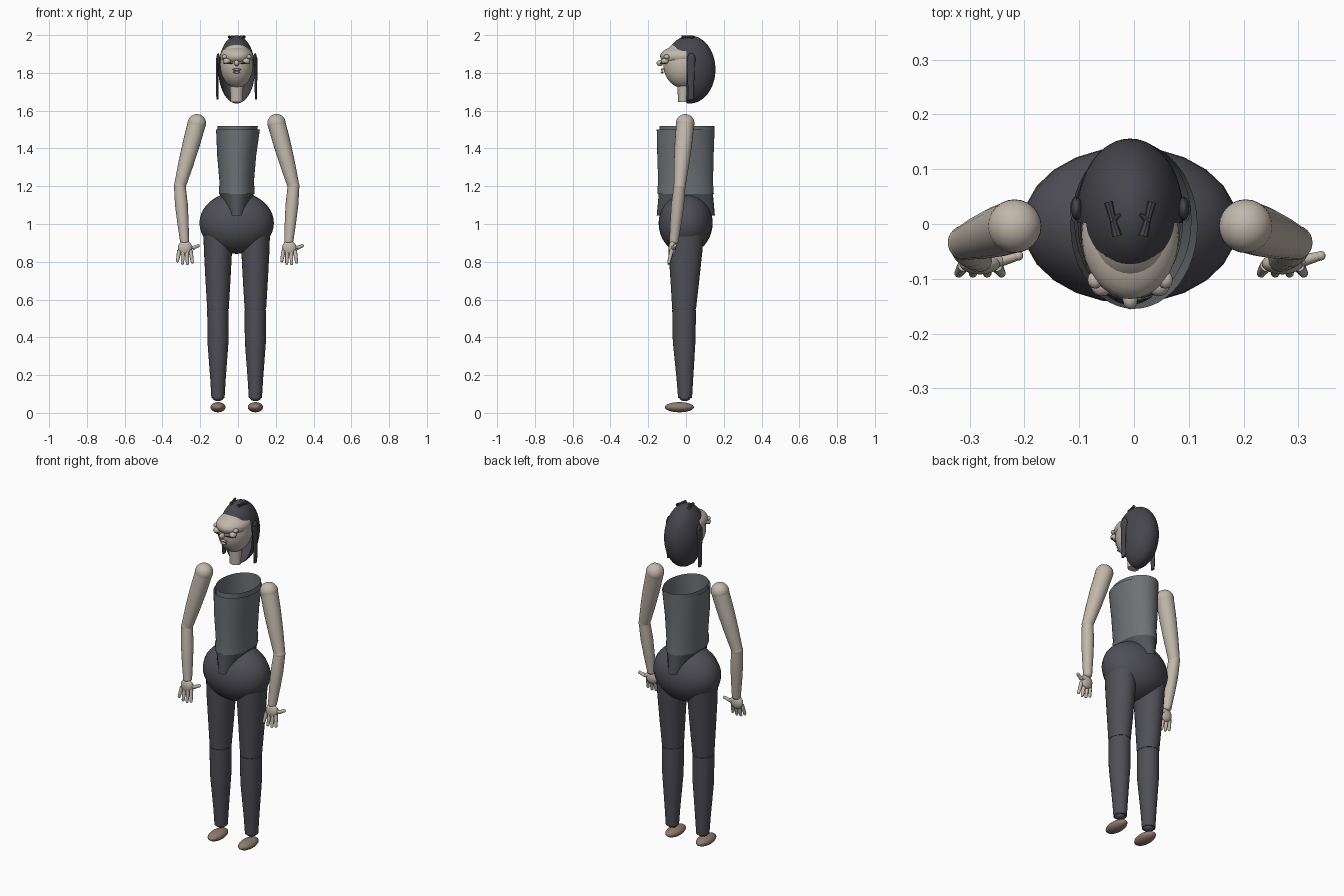
import bpy, bmesh, math
from mathutils import Vector, Matrix

if "Cube" in bpy.data.objects:
    bpy.data.objects.remove(bpy.data.objects["Cube"])

CX = -0.007  # body axis


def material(name, rgb):
    m = bpy.data.materials.new(name)
    m.diffuse_color = (*rgb, 1)
    m.use_nodes = True
    m.node_tree.nodes["Principled BSDF"].inputs["Base Color"].default_value = m.diffuse_color
    return m


SKIN = material("skin", (0.54, 0.48, 0.41))
DARK = material("dark_cloth", (0.078, 0.078, 0.094))
HAIR = material("dark_hair", (0.060, 0.060, 0.072))
GRAY = material("gray_top", (0.155, 0.168, 0.178))
BAND = material("waist_gray", (0.085, 0.088, 0.098))
SHOE = material("shoe_brown", (0.27, 0.20, 0.15))


def finish(name, bm, mat):
    bmesh.ops.recalc_face_normals(bm, faces=bm.faces)
    me = bpy.data.meshes.new(name)
    bm.to_mesh(me)
    bm.free()
    me.materials.append(mat)
    ob = bpy.data.objects.new(name, me)
    bpy.context.collection.objects.link(ob)
    return ob


def skin_rings(bm, rings, caps):
    for a, b in zip(rings, rings[1:]):
        n = len(a)
        for i in range(n):
            bm.faces.new((a[i], a[(i + 1) % n], b[(i + 1) % n], b[i]))
    if caps:
        bm.faces.new(rings[0])
        bm.faces.new(rings[-1])


def loft(name, sections, mat, caps=True, n=32):
    """Horizontal elliptical sections: (x, y, z, rx, ry)."""
    bm = bmesh.new()
    rings = [[bm.verts.new((x + rx * math.cos(2 * math.pi * i / n),
                            y + ry * math.sin(2 * math.pi * i / n), z))
              for i in range(n)] for x, y, z, rx, ry in sections]
    skin_rings(bm, rings, caps)
    return finish(name, bm, mat)


def limb(name, a, b, radii, mat, n=20):
    """Round tapered limb from a to b with evenly spaced radii."""
    a, b = Vector(a), Vector(b)
    q = (b - a).to_track_quat('Z', 'Y')
    bm = bmesh.new()
    rings = []
    for k, r in enumerate(radii):
        c = a.lerp(b, k / (len(radii) - 1))
        rings.append([bm.verts.new(c + q @ Vector((r * math.cos(2 * math.pi * i / n),
                      r * math.sin(2 * math.pi * i / n), 0))) for i in range(n)])
    skin_rings(bm, rings, True)
    return finish(name, bm, mat)


def ellipsoid(name, c, r, mat, cuts=(), u=24, v=16):
    """Ellipsoid; each cut (point, normal) removes the normal's side."""
    bm = bmesh.new()
    bmesh.ops.create_uvsphere(bm, u_segments=u, v_segments=v, radius=1,
                              matrix=Matrix.Translation(c) @ Matrix.Diagonal((*r, 1)))
    for co, no in cuts:
        bmesh.ops.bisect_plane(bm, geom=bm.verts[:] + bm.edges[:] + bm.faces[:],
                               plane_co=co, plane_no=no, clear_outer=True)
    return finish(name, bm, mat)


# Legs and feet
for s, side in ((-1, "left"), (1, "right")):
    x = CX + s * 0.099
    ellipsoid("foot_" + side, (x, -0.035, 0.03), (0.04, 0.077, 0.027), SHOE)
    ellipsoid("ankle_" + side, (x, -0.006, 0.082), (0.03, 0.03, 0.02), DARK)
    loft("lower_leg_" + side, [(x, -0.005, 0.08, 0.035, 0.037),
                               (x, -0.006, 0.18, 0.041, 0.044),
                               (x, -0.010, 0.38, 0.056, 0.060),
                               (x, -0.010, 0.545, 0.057, 0.063)], DARK)
    ellipsoid("knee_" + side, (x, -0.010, 0.55), (0.055, 0.061, 0.03), DARK)
    loft("thigh_" + side, [(x, -0.010, 0.55, 0.057, 0.063),
                           (x, -0.006, 0.70, 0.066, 0.076),
                           (x, -0.003, 0.85, 0.074, 0.089),
                           (x, 0.0, 0.97, 0.078, 0.096)], DARK)

# Hips and the tapered waist panel
ellipsoid("hips", (CX, -0.002, 1.005), (0.197, 0.143, 0.163), DARK, u=24, v=20)
loft("waist_panel", [(CX, -0.001, 1.045, 0.055, 0.154),
                     (CX, -0.001, 1.165, 0.092, 0.143)], BAND, caps=False)

# Top: outer shell, inner shell and hem
loft("torso_shell", [(CX, -0.002, 1.16, 0.092, 0.147),
                     (CX, -0.002, 1.22, 0.091, 0.145),
                     (CX, -0.003, 1.36, 0.103, 0.149),
                     (0.0, -0.003, 1.50, 0.116, 0.152)], GRAY, caps=False, n=48)
loft("torso_lining", [(CX, 0.004, 1.30, 0.095, 0.140),
                      (-0.002, 0.006, 1.52, 0.107, 0.146)], GRAY, caps=False, n=48)
loft("hem_band", [(CX, -0.002, 1.16, 0.094, 0.149),
                  (CX, -0.002, 1.20, 0.094, 0.148)], GRAY, caps=False, n=48)

# Arms mirrored; both thumbs point the same way
for s, side in ((-1, "left"), (1, "right")):
    sh = (CX + s * 0.211, -0.004, 1.533)
    el = (CX + s * 0.301, -0.034, 1.20)
    wr = (CX + s * 0.276, -0.064, 0.91)
    ellipsoid("shoulder_" + side, sh, (0.049,) * 3, SKIN)
    limb("upper_arm_" + side, sh, el, (0.048, 0.046, 0.040, 0.031), SKIN)
    ellipsoid("elbow_" + side, el, (0.032,) * 3, SKIN)
    limb("forearm_" + side, el, wr, (0.031, 0.034, 0.030, 0.024), SKIN)
    ellipsoid("wrist_" + side, wr, (0.024, 0.024, 0.018), SKIN)
    px = wr[0] + 0.002
    ellipsoid("palm_" + side, (px, -0.072, 0.872), (0.038, 0.020, 0.040), SKIN)
    for k in range(4):
        fx = px - 0.030 + 0.020 * k
        tip = (fx * 1.0 + (k - 1.5) * 0.006, -0.090, (0.805, 0.792, 0.790, 0.798)[k])
        limb("finger_%s_%d" % (side, k), (fx, -0.076, 0.86), tip, (0.011, 0.010, 0.008), SKIN, 10)
        ellipsoid("fingertip_%s_%d" % (side, k), tip, (0.008,) * 3, SKIN, u=10, v=8)
    mid, end = (px + 0.040, -0.066, 0.872), (px + 0.070, -0.058, 0.885)
    limb("thumb_base_" + side, (px + 0.01, -0.068, 0.885), mid, (0.015, 0.011), SKIN, 10)
    limb("thumb_" + side, mid, end, (0.011, 0.008), SKIN, 10)
    ellipsoid("thumb_tip_" + side, end, (0.009,) * 3, SKIN, u=10, v=8)

# Neck and face
loft("neck", [(CX, -0.015, 1.645, 0.032, 0.026), (CX, -0.015, 1.80, 0.038, 0.036)], SKIN)
ellipsoid("face", (CX, -0.015, 1.845), (0.088, 0.105, 0.125), SKIN, u=32, v=24)
ellipsoid("brow_mask", (CX, -0.02, 1.888), (0.089, 0.117, 0.055), SKIN, u=32, v=16)

# Hair: cap over the forehead and a full back section
hc, hr = (CX, 0.020, 1.818), (0.097, 0.136, 0.18)
ellipsoid("hair_cap", hc, hr, HAIR, [((0, 0, 1.915), (0, 0, -1))], 48, 32)
ellipsoid("hair_back", hc, hr, HAIR,
          [((0, 0, 1.915), (0, 0, 1)), ((0, 0.002, 0), (0, -1, 0))], 48, 32)

# Facial features, ears, hanging locks and top clips
ellipsoid("nose", (CX, -0.138, 1.852), (0.014, 0.018, 0.016), SKIN, u=12, v=8)
for z, r in ((1.818, 0.024), (1.803, 0.019)):
    ellipsoid("lip", (CX, -0.126, z), (r, 0.008, 0.006), SKIN, u=12, v=8)
for s, side in ((-1, "left"), (1, "right")):
    x = CX + s * 0.052
    ellipsoid("eye_" + side, (x, -0.112, 1.862), (0.020, 0.020, 0.016), SKIN, u=14, v=10)
    ellipsoid("cheek_" + side, (CX + s * 0.064, -0.102, 1.885), (0.014, 0.016, 0.012), SKIN, u=12, v=8)
    limb("eyelid_" + side, (CX + s * 0.020, -0.134, 1.852), (CX + s * 0.068, -0.112, 1.850),
         (0.003, 0.005, 0.003), HAIR, 8)
    ellipsoid("ear_" + side, (CX + s * 0.098, 0.028, 1.87), (0.010, 0.022, 0.035), HAIR, u=14, v=10)
    loft("lock_" + side, [(CX + s * 0.102, 0.026, 1.66, 0.006, 0.014),
                          (CX + s * 0.102, 0.026, 1.88, 0.008, 0.022)], HAIR, n=12)
    limb("clip_" + side, (CX + s * 0.024, -0.022, 1.990), (CX + s * 0.040, 0.040, 1.990),
         (0.009, 0.006, 0.008), HAIR, 8)
    limb("clip_arm_" + side, (CX + s * 0.034, 0.005, 1.990), (CX + s * 0.018, 0.018, 1.995),
         (0.006, 0.003), HAIR, 8)

# Smooth shading with sharp rims
for ob in bpy.context.collection.objects:
    ob.select_set(True)
    bpy.context.view_layer.objects.active = ob
bpy.ops.object.shade_smooth_by_angle(angle=math.radians(40))
